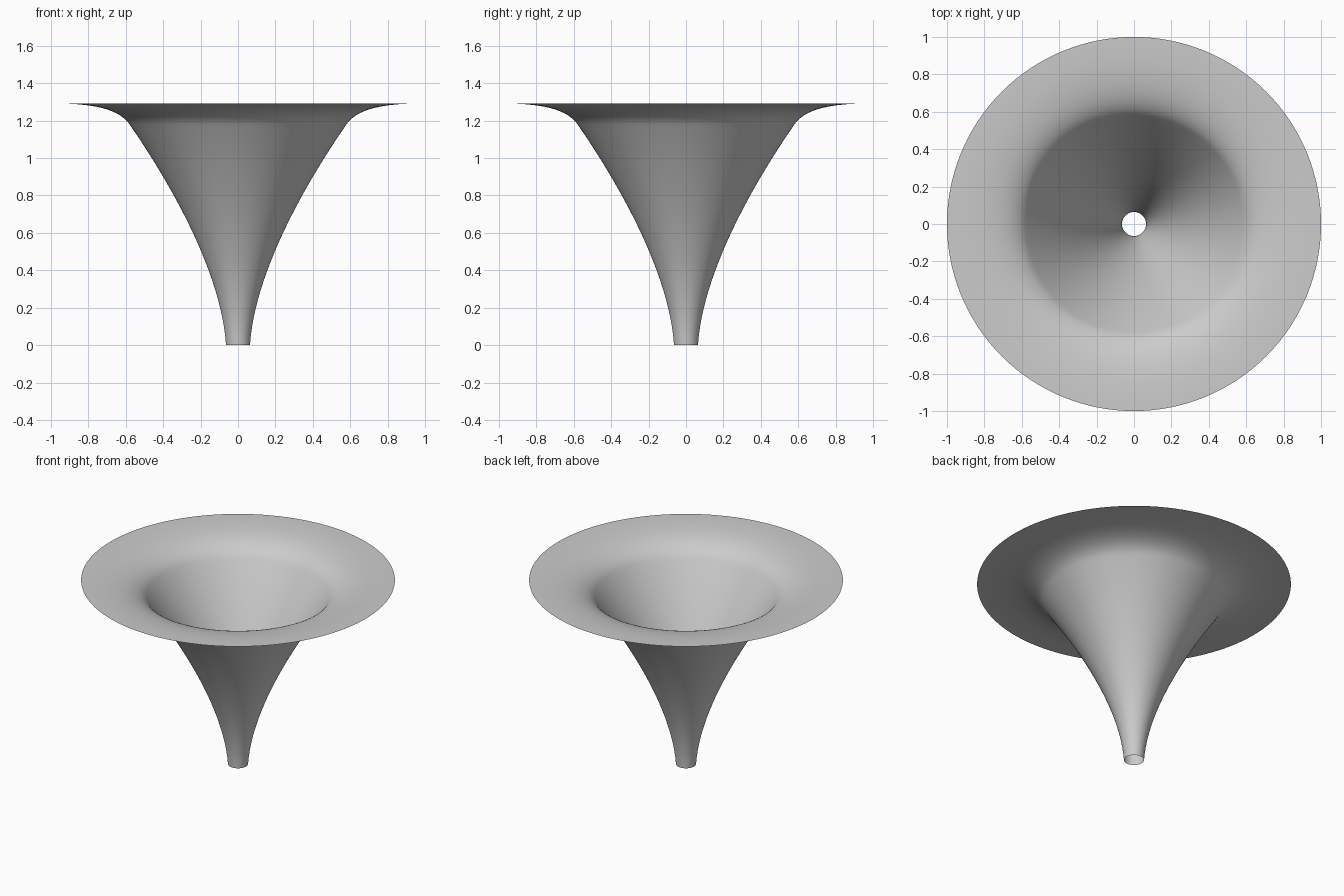
import bpy, bmesh, math
from mathutils import Vector
from mathutils.geometry import interpolate_bezier

default = bpy.data.objects.get("Cube")
if default:
    bpy.data.objects.remove(default, do_unlink=True)

# Plain grey material
grey = bpy.data.materials.new("light_grey")
grey.use_nodes = True
colour = (0.6, 0.6, 0.6, 1)
grey.diffuse_color = colour
grey.node_tree.nodes["Principled BSDF"].inputs["Base Color"].default_value = colour


def bezier(points, steps):
    a, b, c, d = [Vector((x, 0, z)) for x, z in points]
    return interpolate_bezier(a, b, c, d, steps)


# Profile: narrow throat rising to the shoulder, then flaring to a flat rim
throat = bezier([(0.064, 0), (0.092, 0.43), (0.42, 0.95), (0.58, 1.18)], 28)
flare = bezier([(0.58, 1.18), (0.64, 1.266), (0.78, 1.292), (1, 1.293)], 24)
profile = throat + flare[1:]

# Open, single-walled surface of revolution
bm = bmesh.new()
verts = [bm.verts.new(p) for p in profile]
edges = [bm.edges.new(pair) for pair in zip(verts, verts[1:])]
bmesh.ops.spin(bm, geom=verts + edges, cent=(0, 0, 0), axis=(0, 0, 1),
               angle=math.tau, steps=128, use_merge=True)
bmesh.ops.remove_doubles(bm, verts=bm.verts, dist=0.0001)
bmesh.ops.recalc_face_normals(bm, faces=bm.faces)

# Normals face up into the bowl
if sum(f.normal.z for f in bm.faces) < 0:
    bmesh.ops.reverse_faces(bm, faces=bm.faces)
for face in bm.faces:
    face.smooth = True

mesh = bpy.data.meshes.new("funnel")
bm.to_mesh(mesh)
bm.free()
mesh.materials.append(grey)
funnel = bpy.data.objects.new("funnel", mesh)
bpy.context.collection.objects.link(funnel)
